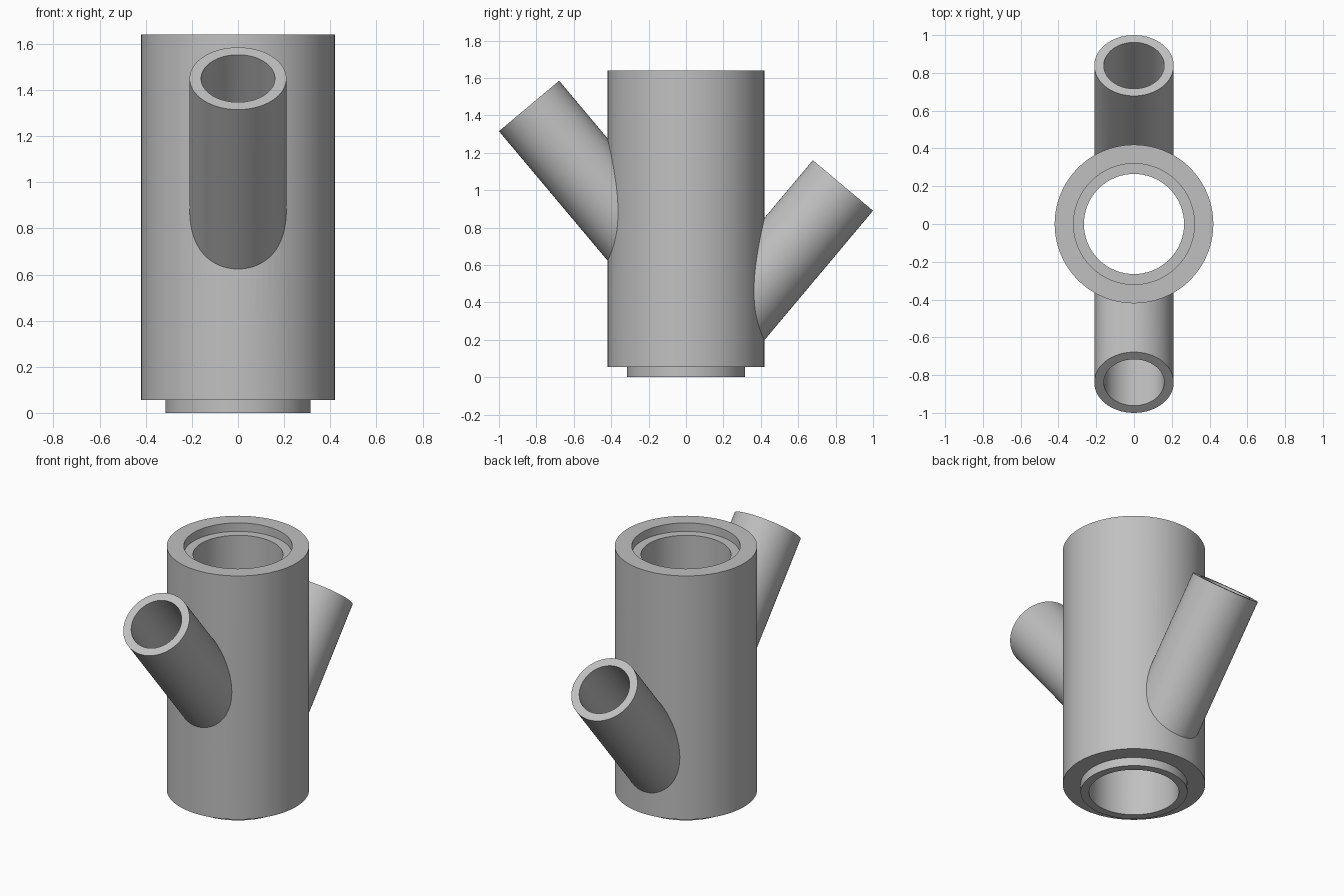
import bpy, math
from mathutils import Vector

cube = bpy.data.objects.get("Cube")
if cube:
    bpy.data.objects.remove(cube, do_unlink=True)

SEGMENTS = 96
TILT = math.radians(40)                 # side spouts lean this far from vertical
BODY_R, SPIGOT_R, SOCKET_R, BORE_R = 0.42, 0.315, 0.32, 0.265
SPOUT_R, SPOUT_BORE_R = 0.21, 0.16
HEIGHT, STEP = 1.64, 0.055
REACH = 0.839                           # distance of spout mouth centre from the axis

grey = bpy.data.materials.new("plain grey")
grey.use_nodes = True
colour = (0.53, 0.53, 0.53, 1)
grey.diffuse_color = colour
grey.node_tree.nodes["Principled BSDF"].inputs["Base Color"].default_value = colour


def cylinder(name, radius, start, end):
    """Solid cylinder between two points."""
    start, end = Vector(start), Vector(end)
    axis = end - start
    bpy.ops.mesh.primitive_cylinder_add(vertices=SEGMENTS, radius=radius, depth=axis.length,
                                        location=(start + end) / 2,
                                        rotation=axis.to_track_quat('Z', 'Y').to_euler())
    obj = bpy.context.object
    obj.name = name
    obj.data.materials.append(grey)
    return obj


def combine(target, tool, operation):
    """Apply a boolean and discard the tool."""
    tool.hide_render = True
    mod = target.modifiers.new(operation.lower(), 'BOOLEAN')
    mod.operation, mod.object, mod.solver = operation, tool, 'EXACT'
    bpy.context.view_layer.objects.active = target
    bpy.ops.object.modifier_apply(modifier=mod.name)
    bpy.data.objects.remove(tool, do_unlink=True)


def spout(name, radius, side, mouth_z, inner_y, extra=0):
    """Leaning cylinder from inside the body out to the spout mouth."""
    def point(y):
        return (0, side * y, mouth_z - (REACH - y) / math.tan(TILT))
    return cylinder(name, radius, point(inner_y), point(REACH + extra))


# Main pipe with the plug at its foot
pipe = cylinder("branched_pipe", BODY_R, (0, 0, STEP), (0, 0, HEIGHT))
combine(pipe, cylinder("foot_plug", SPIGOT_R, (0, 0, 0), (0, 0, STEP * 2)), 'UNION')

# Front spout sits high, back spout sits low
spouts = [("front", -1, 1.45), ("back", 1, 1.025)]
for label, side, z in spouts:
    combine(pipe, spout(label + "_spout", SPOUT_R, side, z, 0.2), 'UNION')

# Through bore, top socket and spout bores
combine(pipe, cylinder("bore", BORE_R, (0, 0, -0.1), (0, 0, HEIGHT + 0.1)), 'DIFFERENCE')
combine(pipe, cylinder("socket", SOCKET_R, (0, 0, HEIGHT - STEP), (0, 0, HEIGHT + 0.1)), 'DIFFERENCE')
for label, side, z in spouts:
    combine(pipe, spout(label + "_bore", SPOUT_BORE_R, side, z, 0.05, 0.1), 'DIFFERENCE')

bpy.ops.object.select_all(action='DESELECT')
pipe.select_set(True)
bpy.context.view_layer.objects.active = pipe
bpy.ops.object.shade_smooth_by_angle(angle=math.radians(30))
